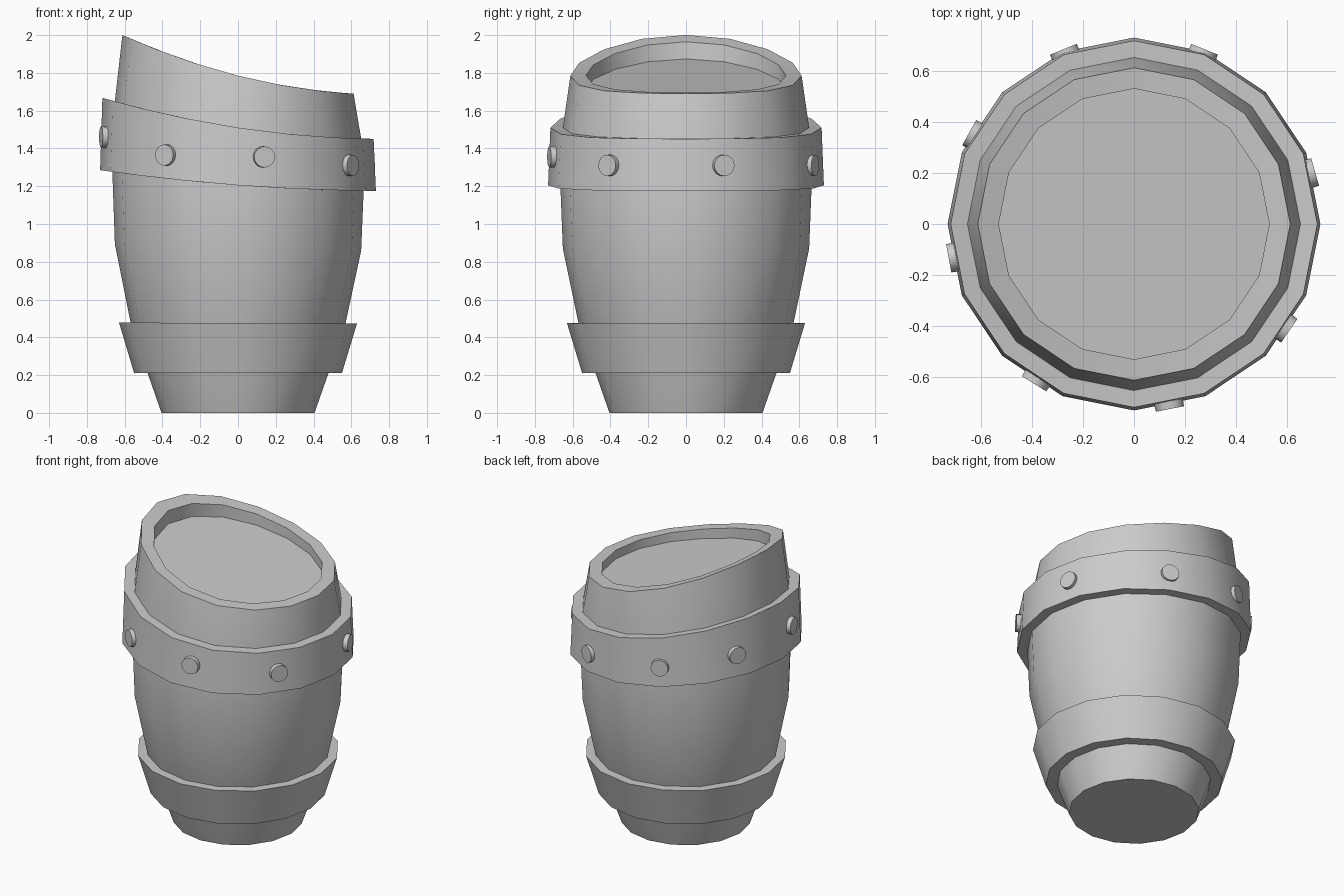
import bpy, bmesh
from math import radians, cos, sin, pi
from mathutils import Matrix, Vector

if "Cube" in bpy.data.objects:
    bpy.data.objects.remove(bpy.data.objects["Cube"])

SIDES = 16


def slant(x, z):
    """Raise the left side and lower the right, increasingly toward the top."""
    s = (z / 1.785) ** 3.1
    return z + s * (-0.254 * x + 0.161 * x * x)


def finish(bm, name, angle):
    bmesh.ops.recalc_face_normals(bm, faces=bm.faces)
    me = bpy.data.meshes.new(name)
    bm.to_mesh(me)
    bm.free()
    ob = bpy.data.objects.new(name, me)
    bpy.context.collection.objects.link(ob)
    bpy.ops.object.select_all(action='DESELECT')
    ob.select_set(True)
    bpy.context.view_layer.objects.active = ob
    bpy.ops.object.shade_smooth_by_angle(angle=radians(angle))
    return ob


def lathe(name, profile, closed):
    """Spin a (radius, z) profile; open profiles get end caps."""
    bm = bmesh.new()
    rings = []
    for r, z in profile:
        ring = []
        for i in range(SIDES):
            a = 2 * pi * i / SIDES
            x = r * cos(a)
            ring.append(bm.verts.new((x, r * sin(a), slant(x, z))))
        rings.append(ring)
    pairs = list(zip(rings, rings[1:]))
    if closed:
        pairs.append((rings[-1], rings[0]))
    for lo, hi in pairs:
        for i in range(SIDES):
            j = (i + 1) % SIDES
            bm.faces.new((lo[i], lo[j], hi[j], hi[i]))
    if not closed:
        bm.faces.new(rings[0][::-1])
        bm.faces.new(rings[-1])
    return finish(bm, name, 35)


# Barrel body with raised rim and recessed lid
lathe("barrel_body", [(0.405, 0), (0.565, 0.455), (0.652, 0.87), (0.665, 1.2),
                      (0.655, 1.49), (0.612, 1.785), (0.53, 1.785),
                      (0.53, 1.715)], False)

# Hoops
lathe("lower_hoop", [(0.47, 0.21), (0.55, 0.21), (0.63, 0.475), (0.56, 0.475)], True)
lathe("upper_hoop", [(0.655, 1.205), (0.73, 1.205), (0.718, 1.51), (0.645, 1.51)], True)

# Hand-placed rivets around the upper hoop: angle, height
rivets = [(16, 1.31), (68, 1.31), (112, 1.36), (151, 1.42),
          (190.5, 1.46), (238, 1.365), (281, 1.355), (325.5, 1.31)]
for n, (deg, z) in enumerate(rivets):
    bm = bmesh.new()
    bmesh.ops.create_cone(bm, cap_ends=True, segments=16, radius1=0.058,
                          radius2=0.056, depth=0.05)
    d = Vector((cos(radians(deg)), sin(radians(deg)), 0))
    rot = d.to_track_quat('Z', 'Y').to_matrix().to_4x4()
    bm.transform(Matrix.Translation(d * 0.713 + Vector((0, 0, z))) @ rot)
    finish(bm, f"rivet_{n + 1}", 35)
